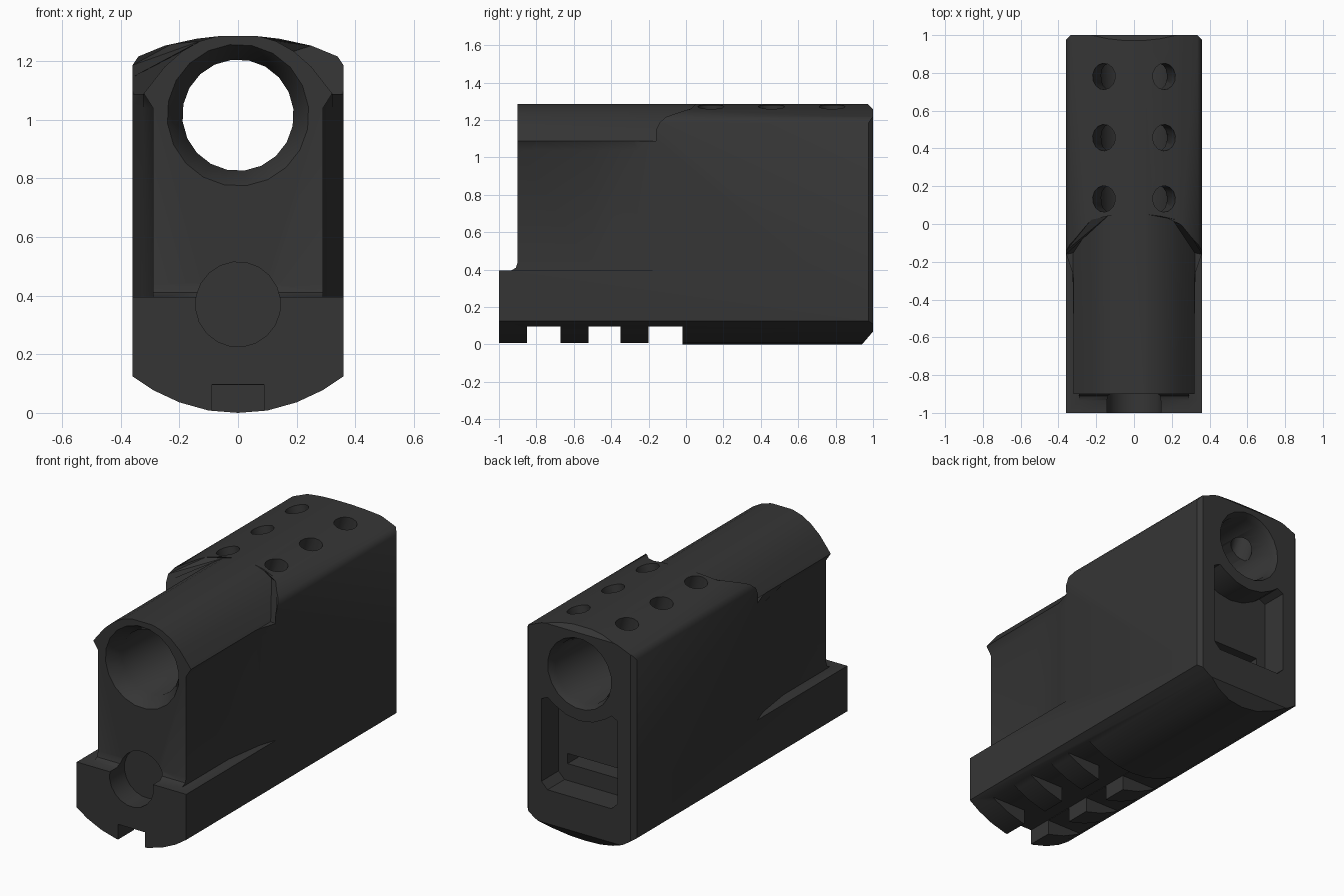
import bpy, bmesh, math

if "Cube" in bpy.data.objects:
    bpy.data.objects.remove(bpy.data.objects["Cube"])

dark = bpy.data.materials.new("dark_grey")
dark.diffuse_color = (0.036, 0.036, 0.036, 1)
dark.use_nodes = True
dark.node_tree.nodes["Principled BSDF"].inputs["Base Color"].default_value = dark.diffuse_color


def solid(name, *loops):
    """Closed solid through a stack of matching 3D outlines."""
    bm = bmesh.new()
    rows = [[bm.verts.new(p) for p in loop] for loop in loops]
    n = len(rows[0])
    bm.faces.new(rows[0])
    bm.faces.new(rows[-1][::-1])
    for a, b in zip(rows, rows[1:]):
        for i in range(n):
            bm.faces.new((a[i], b[i], b[(i + 1) % n], a[(i + 1) % n]))
    bmesh.ops.recalc_face_normals(bm, faces=bm.faces)
    me = bpy.data.meshes.new(name)
    bm.to_mesh(me)
    bm.free()
    ob = bpy.data.objects.new(name, me)
    bpy.context.collection.objects.link(ob)
    me.materials.append(dark)
    return ob


def prism_y(name, pts, y0, y1):
    return solid(name, [(x, y0, z) for x, z in pts], [(x, y1, z) for x, z in pts])


def prism_x(name, pts):
    return solid(name, [(-1, y, z) for y, z in pts], [(1, y, z) for y, z in pts])


def box(name, x, y0, y1, z0, z1):
    return prism_y(name, [(-x, z0), (x, z0), (x, z1), (-x, z1)], y0, y1)


def lathe_y(name, zc, stations, n=20):
    """Round solid along y from (y, radius) stations."""
    angles = [2 * math.pi * (i + 0.37) / n for i in range(n)]
    return solid(name, *[[(r * math.cos(a), y, zc + r * math.sin(a)) for a in angles] for y, r in stations])


# Main block: straight sides, arched top and bottom
half = [(0, 0.0), (0.1, 0.008), (0.2, 0.036), (0.29, 0.078), (0.36, 0.125),
        (0.36, 1.185), (0.34, 1.215), (0.25, 1.252), (0.14, 1.276), (0.06, 1.285)]
outline = half + [(-x, z) for x, z in half[::-1] if x > 0]
body = prism_y("weapon_block", outline, -1, 1)


def cut(tool):
    m = body.modifiers.new("cut", "BOOLEAN")
    m.operation = "DIFFERENCE"
    m.solver = "EXACT"
    m.object = tool
    bpy.context.view_layer.objects.active = body
    bpy.ops.object.modifier_apply(modifier=m.name)
    bpy.data.objects.remove(tool, do_unlink=True)


# Through bore with flared ends, and the shallow front socket
cut(lathe_y("bore", 1.015, [(-1.2, 0.242), (-0.9, 0.242), (-0.82, 0.19), (0.96, 0.19), (1.0, 0.21), (1.2, 0.21)]))
cut(lathe_y("front_socket", 0.37, [(-1.2, 0.145), (-0.86, 0.145)]))

# Six top ports leaning outwards from the bore
for s in (1, -1):
    for yc in (0.133, 0.457, 0.781):
        c = [(0.063 * math.cos((i + 0.3) * math.pi / 7), 0.07 * math.sin((i + 0.3) * math.pi / 7)) for i in range(14)]
        cut(solid("port", [(s * (0.11 + x), yc + y, 1.08) for x, y in c],
                  [(s * (0.18 + x), yc + y, 1.35) for x, y in c]))

# Rear pocket below the bore, with a slit in its back wall
p = [(0, 0.735), (0.09, 0.75), (0.17, 0.79), (0.21, 0.82), (0.25, 0.8), (0.25, 0.31), (0.21, 0.27)]
cut(prism_y("rear_pocket", p + [(-x, z) for x, z in p[::-1] if x > 0], 0.84, 1.2))
cut(box("wall_slit", 0.19, 0.62, 0.9, 0.37, 0.43))

# Set-back of the upper front, with a small fillet at the ledge
cut(prism_x("front_step", [(-1.2, 0.395), (-0.935, 0.395), (-0.91, 0.41), (-0.9, 0.44), (-0.9, 1.5), (-1.2, 1.5)]))

for s in (1, -1):
    # Narrowed side wall tapering back to full width, flaring under the roof
    p = [(0.29, -1.25), (0.29, -0.5), (0.325, -0.26), (0.362, -0.15), (0.6, -0.15), (0.6, -1.25)]
    low, mid = ([(s * x, y, z) for x, y in p] for z in (0.395, 1.04))
    top = [(s * max(x, 0.325), y, 1.095) for x, y in p]
    cut(solid("side_cut", low, mid, top))
    # Rounded roof over the front bore, ending in a slanted shoulder
    p = [(0.07, 1.2845), (0.13, 1.267), (0.19, 1.233), (0.25, 1.18), (0.322, 1.088),
         (0.6, 1.088), (0.6, 1.5), (0.07, 1.5)]
    cut(solid("roof_cut", [(s * x, -1.3, z) for x, z in p],
              [(s * x, min(0.05, -0.21 + 1.5 * max(0, 0.36 - x)), z) for x, z in p]))

# Underside rail: cross slots and a lengthwise groove
for y0, y1 in ((-0.85, -0.67), (-0.52, -0.35), (-0.2, -0.02)):
    cut(box("cross_slot", 0.6, y0, y1, -0.1, 0.095))
cut(box("long_groove", 0.088, -1.2, -0.03, -0.1, 0.0975))

# Rear edge chamfers
cut(prism_x("chamfer", [(0.94, -0.001), (1.1, 0.186), (1.1, -0.1), (0.94, -0.1)]))
cut(prism_x("chamfer", [(0.97, 1.287), (1.1, 1.157), (1.1, 1.4), (0.97, 1.4)]))
for s in (1, -1):
    p = [(s * 0.361, 0.975), (s * 0.236, 1.1), (s * 0.5, 1.1), (s * 0.5, 0.975)]
    cut(solid("chamfer", [(x, y, -1) for x, y in p], [(x, y, 2) for x, y in p]))

# Smooth shading with crisp edges, single colour
bpy.ops.object.select_all(action="DESELECT")
body.select_set(True)
bpy.context.view_layer.objects.active = body
bpy.ops.object.shade_smooth_by_angle(angle=math.radians(35))
